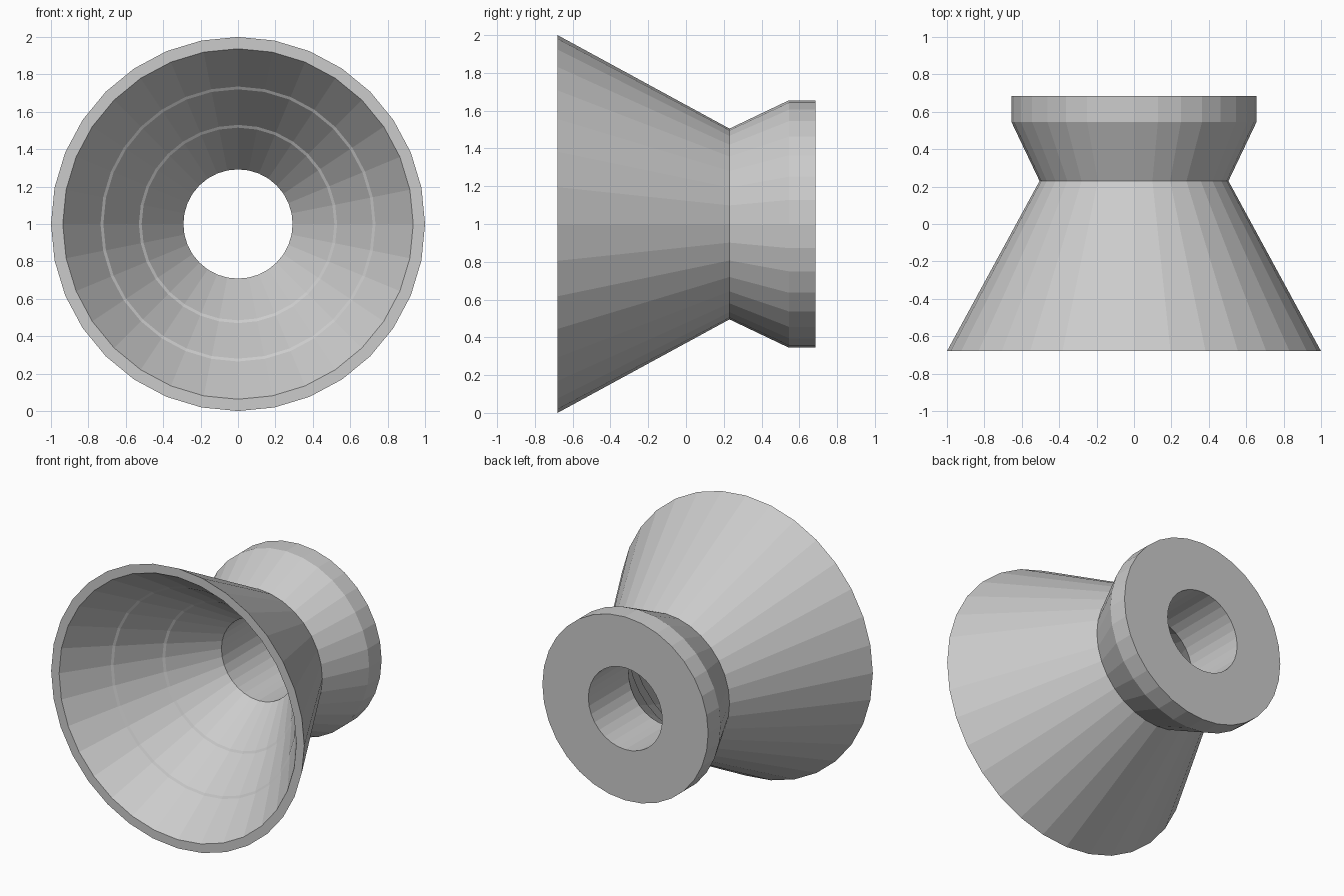
import bpy, bmesh, math

if "Cube" in bpy.data.objects:
    bpy.data.objects.remove(bpy.data.objects["Cube"])

SIDES = 32

def lathe(name, profile):
    """Revolve a closed (radius, y) profile around the y axis at z = 1."""
    bm = bmesh.new()
    rings = []
    for r, y in profile:
        ring = []
        for i in range(SIDES):
            a = 2 * math.pi * i / SIDES
            ring.append(bm.verts.new((r * math.sin(a), y, 1 + r * math.cos(a))))
        rings.append(ring)
    for k, a in enumerate(rings):
        b = rings[(k + 1) % len(rings)]
        for i in range(SIDES):
            j = (i + 1) % SIDES
            bm.faces.new((a[i], a[j], b[j], b[i]))
    bmesh.ops.recalc_face_normals(bm, faces=bm.faces)
    mesh = bpy.data.meshes.new(name)
    bm.to_mesh(mesh)
    bm.free()
    obj = bpy.data.objects.new(name, mesh)
    bpy.context.collection.objects.link(obj)
    return obj

# Outer skin: flared horn, waist, rear collar
outer = [(1.0, -0.68), (0.505, 0.23), (0.655, 0.545), (0.655, 0.685)]
# Inner skin: straight bore, then cone with two faint ring bands
inner = [(0.292, 0.685), (0.292, 0.23),
         (0.515, -0.086), (0.53, -0.096),
         (0.72, -0.376), (0.735, -0.386),
         (0.937, -0.68)]
lathe("horn_body", outer + inner)
